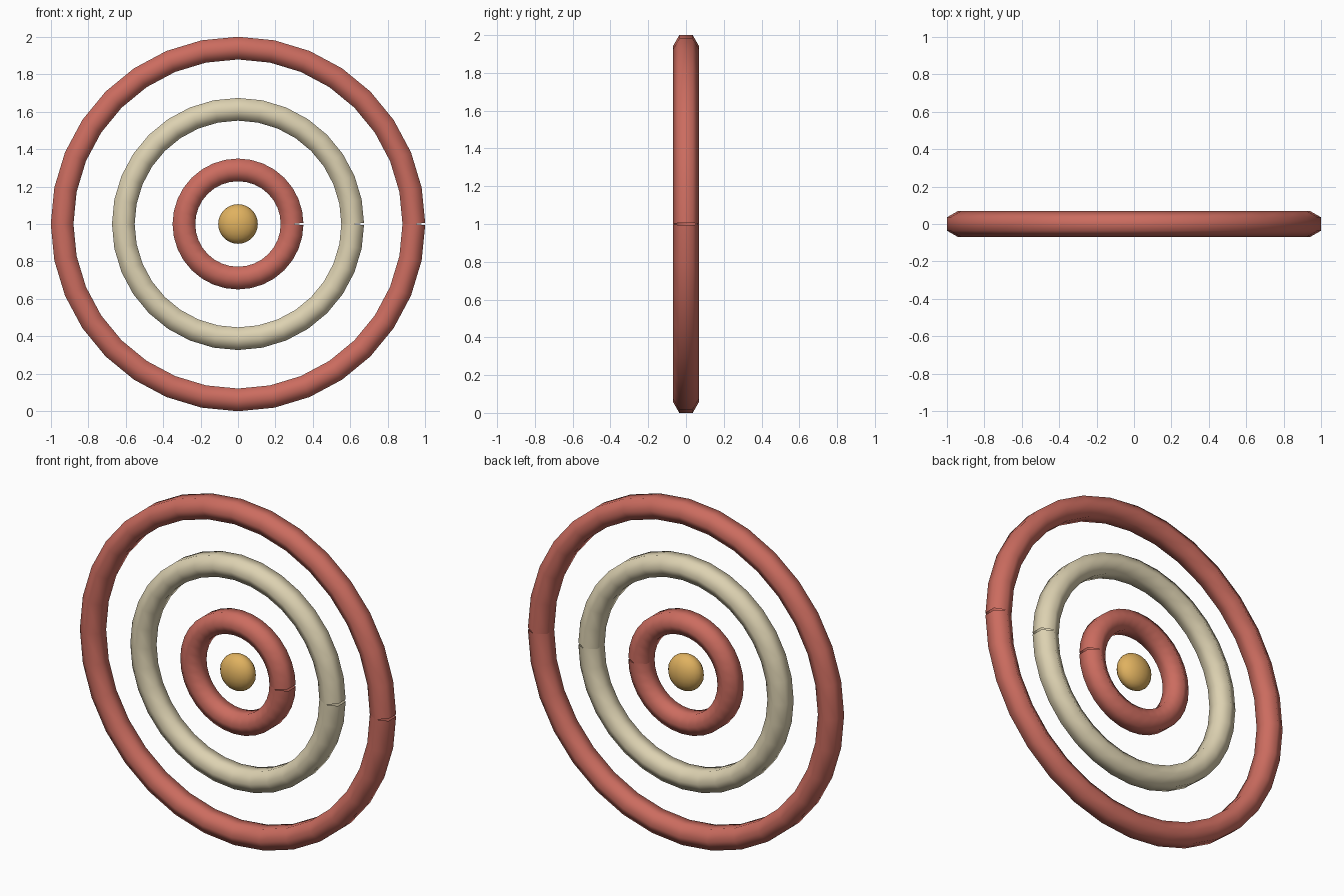
import bpy, bmesh, math

if "Cube" in bpy.data.objects:
    bpy.data.objects.remove(bpy.data.objects["Cube"])

CENTRE_Z = 1.0
TUBE = 0.07       # radius of the hexagonal tube section
STEPS = 32        # segments around each ring
SIDES = 6


def material(name, rgb):
    m = bpy.data.materials.new(name)
    m.diffuse_color = (*rgb, 1.0)
    m.use_nodes = True
    m.node_tree.nodes["Principled BSDF"].inputs["Base Color"].default_value = m.diffuse_color
    return m


def finish(name, bm, mat):
    for f in bm.faces:
        f.smooth = True
    mesh = bpy.data.meshes.new(name)
    bm.to_mesh(mesh)
    bm.free()
    mesh.materials.append(mat)
    obj = bpy.data.objects.new(name, mesh)
    obj.location.z = CENTRE_Z
    bpy.context.collection.objects.link(obj)
    return obj


def split_ring(name, radius, mat):
    """Upright tube ring whose two ends meet in a small open notch on +x."""
    bm = bmesh.new()
    step = 2 * math.pi / STEPS
    loops = []
    for i in range(STEPS + 1):
        a = i * step
        # end sections stand square to their own segment, opening the notch
        tilt = a + (step / 2 if i == 0 else -step / 2 if i == STEPS else 0)
        loop = []
        for k in range(SIDES):
            t = 2 * math.pi * k / SIDES
            out, y = TUBE * math.sin(t), TUBE * math.cos(t)
            loop.append(bm.verts.new((radius * math.cos(a) + out * math.cos(tilt), y,
                                      radius * math.sin(a) + out * math.sin(tilt))))
        loops.append(loop)
    for p, q in zip(loops, loops[1:]):
        for k in range(SIDES):
            n = (k + 1) % SIDES
            bm.faces.new((p[k], p[n], q[n], q[k]))
    bmesh.ops.recalc_face_normals(bm, faces=bm.faces)
    return finish(name, bm, mat)


red = material("brick_red", (0.60, 0.15, 0.115))
cream = material("cream", (0.72, 0.64, 0.44))
gold = material("gold", (0.74, 0.44, 0.115))

# Concentric rings
split_ring("outer_ring", 0.94, red)
split_ring("middle_ring", 0.613, cream)
split_ring("inner_ring", 0.289, red)

# Flattened centre ball
bm = bmesh.new()
bmesh.ops.create_uvsphere(bm, u_segments=20, v_segments=12, radius=0.106)
bmesh.ops.scale(bm, vec=(1, 0.66, 1), verts=bm.verts)
finish("centre_ball", bm, gold)
